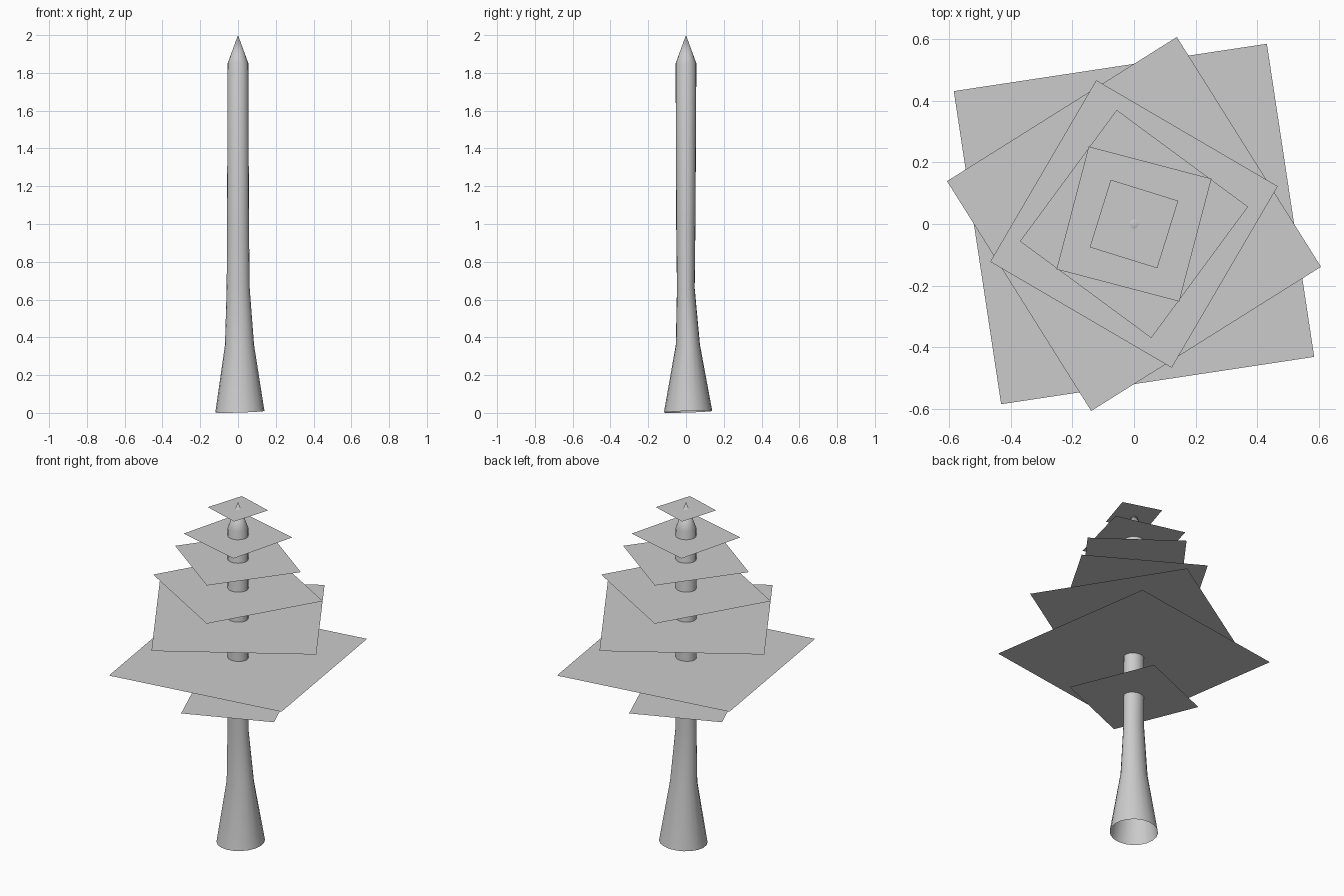
import bpy, bmesh
from math import cos, sin, pi, radians

if "Cube" in bpy.data.objects:
    bpy.data.objects.remove(bpy.data.objects["Cube"])

def make_object(name, bm):
    mesh = bpy.data.meshes.new(name)
    bm.to_mesh(mesh)
    bm.free()
    ob = bpy.data.objects.new(name, mesh)
    bpy.context.collection.objects.link(ob)
    return ob

# Trunk: slightly irregular tapered tube, open below, pointed on top
SIDES = 20
# z, centre x, centre y, radius x, radius y
RINGS = [(0.006, 0.010, 0.011, 0.130, 0.128),
         (0.36, 0.008, 0.010, 0.077, 0.064),
         (0.66, 0.001, -0.001, 0.061, 0.047),
         (1.00, 0.000, -0.001, 0.058, 0.051),
         (1.85, 0.000, 0.000, 0.055, 0.055)]
bm = bmesh.new()
loops = []
for i, (z, cx, cy, rx, ry) in enumerate(RINGS):
    loop = []
    for k in range(SIDES):
        a = 2 * pi * k / SIDES
        tilt = 0.006 * cos(a - pi / 4) if i == 0 else 0   # uneven foot
        loop.append(bm.verts.new((cx + rx * cos(a), cy + ry * sin(a), z + tilt)))
    loops.append(loop)
tip = bm.verts.new((0, 0, 2))
for k in range(SIDES):
    n = (k + 1) % SIDES
    for lo, hi in zip(loops, loops[1:]):
        bm.faces.new((lo[k], lo[n], hi[n], hi[k]))
    bm.faces.new((loops[-1][k], loops[-1][n], tip))
trunk = make_object("trunk", bm)
bpy.context.view_layer.objects.active = trunk
trunk.select_set(True)
bpy.ops.object.shade_smooth_by_angle(angle=radians(40))

# Foliage: flat square layers, each turned (height, corner radius, corner angle)
LAYERS = [(0.846, 0.359, 67.3),
          (1.087, 0.726, 53.6),
          (1.318, 0.622, 77.1),
          (1.495, 0.482, 14.7),
          (1.665, 0.374, 8.6),
          (1.803, 0.291, 30.3),
          (1.960, 0.162, 27.7)]
for i, (z, r, deg) in enumerate(LAYERS):
    bm = bmesh.new()
    corners = [radians(deg + 90 * k) for k in range(4)]
    bm.faces.new([bm.verts.new((r * cos(a), r * sin(a), z)) for a in corners])
    make_object(f"foliage_layer_{i + 1}", bm)
